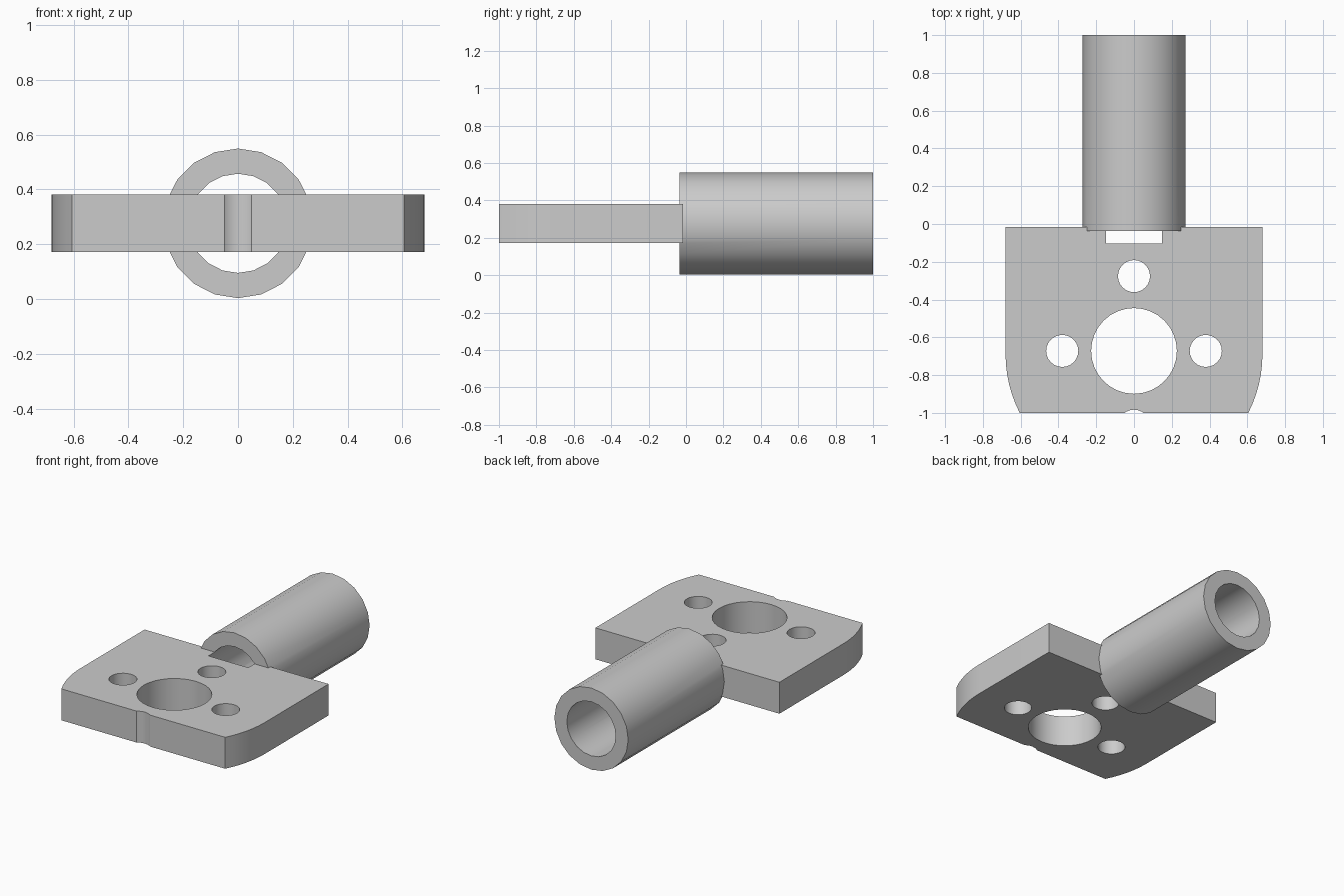
import bpy
import bmesh
import math

cube = bpy.data.objects.get("Cube")
if cube:
    bpy.data.objects.remove(cube, do_unlink=True)

grey = bpy.data.materials.new("light grey")
grey.use_nodes = True
colour = (0.6, 0.6, 0.6, 1)
grey.diffuse_color = colour
grey.node_tree.nodes["Principled BSDF"].inputs["Base Color"].default_value = colour

MID_Z = 0.276          # shared centre height of plate and tube
HALF_W = 0.68
FRONT, BACK = -1.0, -0.015
HOLE_Y = -0.672


def cylinder(name, radius, depth, location, sides, along_y=False):
    bpy.ops.mesh.primitive_cylinder_add(
        vertices=sides, radius=radius, depth=depth, location=location,
        rotation=(math.pi / 2 if along_y else 0, 0, 0))
    obj = bpy.context.object
    obj.name = name
    obj.data.materials.append(grey)
    return obj


def combine(target, tool, operation):
    """Apply a boolean and discard the tool."""
    mod = target.modifiers.new(tool.name, 'BOOLEAN')
    mod.operation, mod.object, mod.solver = operation, tool, 'EXACT'
    bpy.ops.object.select_all(action='DESELECT')
    target.select_set(True)
    bpy.context.view_layer.objects.active = target
    bpy.ops.object.modifier_apply(modifier=mod.name)
    bpy.data.objects.remove(tool, do_unlink=True)


# Flat plate: square at the back, sides following a circle towards the front
arc_y = -0.69
end = math.asin((arc_y - FRONT) / HALF_W)
right = [(HALF_W, BACK)]
for i in range(7):
    a = end * i / 6
    right.append((HALF_W * math.cos(a), arc_y - HALF_W * math.sin(a)))
outline = right + [(-x, y) for x, y in reversed(right)]

bm = bmesh.new()
face = bm.faces.new([bm.verts.new((x, y, 0.171)) for x, y in outline])
top = bmesh.ops.extrude_face_region(bm, geom=[face])["geom"]
bmesh.ops.translate(bm, vec=(0, 0, 0.21),
                    verts=[v for v in top if isinstance(v, bmesh.types.BMVert)])
bmesh.ops.recalc_face_normals(bm, faces=bm.faces)
mesh = bpy.data.meshes.new("mounting_plate_with_tube")
bm.to_mesh(mesh)
bm.free()
mesh.materials.append(grey)
plate = bpy.data.objects.new("mounting_plate_with_tube", mesh)
bpy.context.collection.objects.link(plate)

# Tube joined to the back edge, then bored through into the plate
y0, y1 = -0.036, 1.0
combine(plate, cylinder("tube", 0.273, y1 - y0, (0, (y0 + y1) / 2, MID_Z), 20, True), 'UNION')
b0, b1 = -0.102, 1.1
combine(plate, cylinder("bore", 0.181, b1 - b0, (0, (b0 + b1) / 2, MID_Z), 20, True), 'DIFFERENCE')

# Central hole and four bolt holes; the front one only nicks the edge
combine(plate, cylinder("centre_hole", 0.227, 1, (0, HOLE_Y, MID_Z), 32), 'DIFFERENCE')
for i in range(4):
    a = i * math.pi / 2
    r = 0.38 if i % 2 == 0 else 0.396
    combine(plate, cylinder("bolt_hole", 0.085, 1,
                            (r * math.cos(a), HOLE_Y + r * math.sin(a), MID_Z), 24), 'DIFFERENCE')

bpy.ops.object.select_all(action='DESELECT')
plate.select_set(True)
bpy.context.view_layer.objects.active = plate
bpy.ops.object.shade_smooth_by_angle(angle=math.radians(30))
